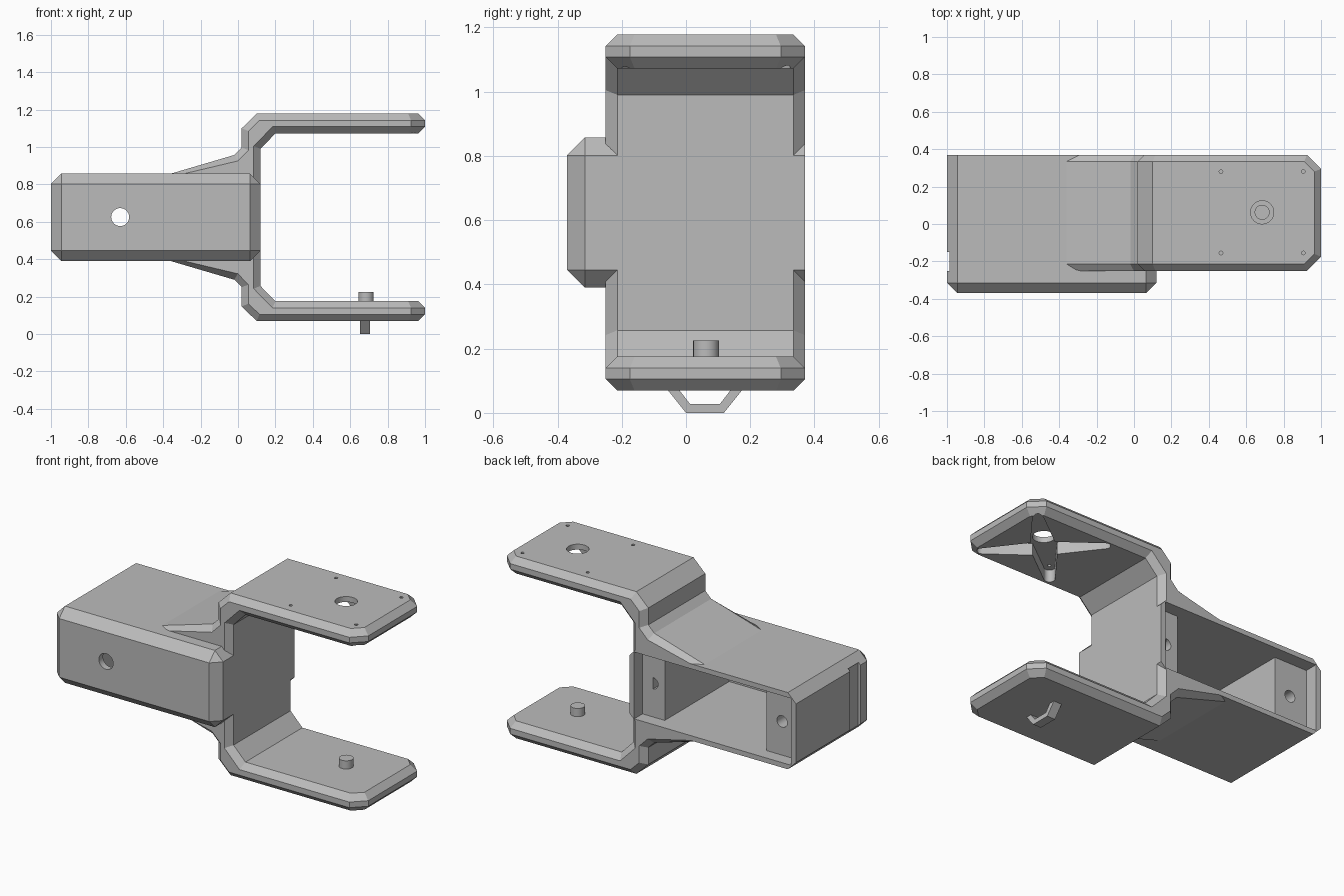
import bpy, bmesh
from mathutils import Matrix, Vector
from math import pi

if "Cube" in bpy.data.objects:
    bpy.data.objects.remove(bpy.data.objects["Cube"])

grey = bpy.data.materials.new("plain grey")
grey.use_nodes = True
grey.diffuse_color = (0.5, 0.5, 0.5, 1)
grey.node_tree.nodes["Principled BSDF"].inputs["Base Color"].default_value = grey.diffuse_color

MID_Z = 0.6235
PIVOT = Vector((0.685, 0.0625, 0))
Y0, Y1 = -0.25, 0.37
RIM = 0.036


def finish(name, bm):
    bmesh.ops.recalc_face_normals(bm, faces=bm.faces)
    mesh = bpy.data.meshes.new(name)
    bm.to_mesh(mesh)
    bm.free()
    mesh.materials.append(grey)
    ob = bpy.data.objects.new(name, mesh)
    bpy.context.collection.objects.link(ob)
    return ob


def prism(points, y0, y1):
    """Extrude an x-z profile along y."""
    bm = bmesh.new()
    face = bm.faces.new([bm.verts.new((x, y0, z)) for x, z in points])
    out = bmesh.ops.extrude_face_region(bm, geom=[face])["geom"]
    verts = [v for v in out if isinstance(v, bmesh.types.BMVert)]
    bmesh.ops.translate(bm, verts=verts, vec=(0, y1 - y0, 0))
    bmesh.ops.recalc_face_normals(bm, faces=bm.faces)
    return bm


def chamfer(bm, test, size):
    edges = [e for e in bm.edges if test(e)]
    bmesh.ops.bevel(bm, geom=edges, offset=size, segments=1,
                    affect='EDGES', clamp_overlap=False)


def box(name, x0, x1, y0, y1, z0, z1):
    return finish(name, prism([(x0, z0), (x1, z0), (x1, z1), (x0, z1)], y0, y1))


def rod(name, centre, radius, length, axis='Z', sides=32):
    bm = bmesh.new()
    turn = Matrix.Rotation(pi / 2, 4, 'X') if axis == 'Y' else Matrix()
    bmesh.ops.create_cone(bm, cap_ends=True, segments=sides, radius1=radius,
                          radius2=radius, depth=length,
                          matrix=Matrix.Translation(centre) @ turn)
    return finish(name, bm)


def cut(ob, cutters):
    """Subtract each cutter from the object in turn."""
    for c in cutters:
        mod = ob.modifiers.new("cut", 'BOOLEAN')
        mod.operation, mod.solver, mod.object = 'DIFFERENCE', 'EXACT', c
        c.hide_render = True
    graph = bpy.context.evaluated_depsgraph_get()
    mesh = bpy.data.meshes.new_from_object(ob.evaluated_get(graph))
    ob.modifiers.clear()
    ob.data = mesh


# Housing: chamfered block, open at the back
bm = prism([(-1, 0.39), (0.12, 0.39), (0.12, 0.857), (-1, 0.857)], -0.37, Y1)
chamfer(bm, lambda e: not all(v.co.y > 0.3 for v in e.verts), 0.055)
housing = finish("housing", bm)

recess = box("recess_cutter", -0.965, 0.09, 0.29, 0.5, 0.42, 0.827)
cavity = box("cavity_cutter", -0.745, -0.06, -0.33, 0.5, 0.42, 0.827)
slot = box("slot_cutter", -1.1, -0.982, -0.25, -0.15, 0.43, 0.815)
cable = rod("cable_cutter", (-0.63, -0.35, 0.625), 0.048, 0.3, 'Y')
screws = [rod("screw_cutter", (x, 0.29, 0.625), 0.035, 0.4, 'Y') for x in (-0.85, 0.02)]
cut(housing, [recess, cavity, slot, cable] + screws)

# Fork: U profile with cut tip corners and chamfered rims
half = [(1, 1.178), (0.1, 1.178), (0.02, 1.1)]
inner = [(0.12, 0.99), (0.2, 1.072), (1, 1.072)]


def flip(points):
    return [(x, 2 * MID_Z - z) for x, z in reversed(points)]


bm = prism(half + flip(half) + flip(inner) + inner, Y0, Y1)
chamfer(bm, lambda e: all(v.co.x > 0.99 for v in e.verts)
        and abs(e.verts[0].co.z - e.verts[1].co.z) > 0.05, 0.075)
bm.normal_update()


def on_rim(face):
    n = face.normal
    return abs(n.y) > 0.3 or (n.x > 0.9 and face.calc_center_median().x > 0.9)


chamfer(bm, lambda e: len(e.link_faces) == 2
        and on_rim(e.link_faces[0]) != on_rim(e.link_faces[1]), RIM)
fork = finish("fork", bm)

# Star pocket, pivot hole and screw holes in the upper prong
cutters = [recess, rod("pivot_cutter", PIVOT + Vector((0, 0, 1.15)), 0.062, 0.3)]
for sx in (-1, 1):
    for sy in (-1, 1):
        corner = PIVOT + Vector((sx * 0.22, sy * 0.2175, 0))
        cutters.append(rod("screw_cutter", corner + Vector((0, 0, 1.15)), 0.01, 0.3, sides=12))
        bm = bmesh.new()
        for centre, radius in ((PIVOT, 0.075), (corner + Vector((sx, sy, 0)) * 0.015, 0.03)):
            bmesh.ops.create_cone(bm, cap_ends=True, segments=24, radius1=radius,
                                  radius2=radius, depth=0.14,
                                  matrix=Matrix.Translation(centre + Vector((0, 0, 1.075))))
        hull = bmesh.ops.convex_hull(bm, input=bm.verts)
        bmesh.ops.delete(bm, geom=list(set(hull["geom_interior"])), context='VERTS')
        # Rebuild the arm from its outer points only
        points = [v.co.copy() for v in bm.verts]
        bm.free()
        bm = bmesh.new()
        for p in points:
            bm.verts.new(p)
        bmesh.ops.convex_hull(bm, input=bm.verts)
        cutters.append(finish("star_arm_cutter", bm))
cut(fork, cutters)

# Gussets: sloped webs between housing and fork
slope = [(-0.36, 0.857), (-0.02, 0.957), (0.02, 0.997), (0.07, 0.997)]
web = slope + [(0.07, 0.84), (-0.36, 0.84)]
for name, points in (("upper_gusset", web), ("lower_gusset", flip(web))):
    bm = prism(points, Y0, Y1)

    def sloped(e):
        a, b = (v.co for v in e.verts)
        return (abs(a.y - b.y) < 0.01 and abs(a.z - b.z) > 0.01
                and abs(a.x - b.x) > 0.01)
    chamfer(bm, sloped, RIM)
    finish(name, bm)

# Pivot pin on the lower prong
pin = rod("pivot_pin", PIVOT + Vector((0, 0, 0.165)), 0.04, 0.12)

# Cable loop under the lower prong
loop_out = [(-0.06, 0.075), (0, 0), (0.118, 0), (0.178, 0.075)]
loop_in = [(0.142, 0.075), (0.105, 0.027), (0.013, 0.027), (-0.024, 0.075)]
bm = prism(loop_out + loop_in, -0.027, 0.027)
bmesh.ops.transform(bm, verts=bm.verts,
                    matrix=Matrix.Translation((0.68, 0, 0)) @ Matrix.Rotation(pi / 2, 4, 'Z'))
finish("cable_loop", bm)

# Remove the cutters and shade
for ob in [o for o in bpy.data.objects if "_cutter" in o.name]:
    bpy.data.objects.remove(ob)
bpy.ops.object.select_all(action='DESELECT')
for ob in (housing, fork, pin):
    ob.select_set(True)
bpy.context.view_layer.objects.active = housing
bpy.ops.object.shade_smooth_by_angle()
